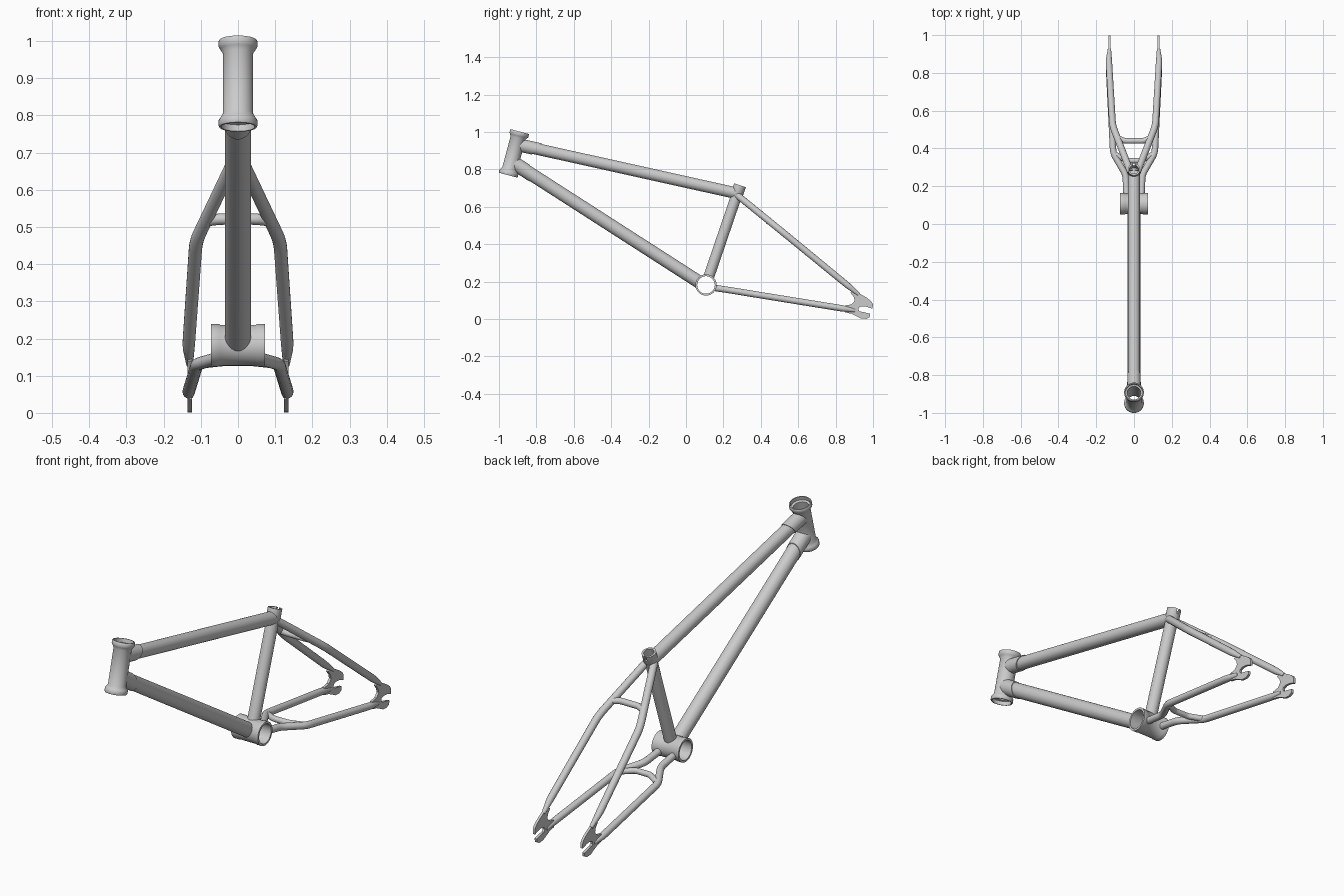
import bpy, bmesh, math
from mathutils import Vector, Matrix

if "Cube" in bpy.data.objects:
    bpy.data.objects.remove(bpy.data.objects["Cube"])

metal = bpy.data.materials.new("raw_grey_metal")
metal.diffuse_color = (0.6, 0.6, 0.6, 1)
metal.use_nodes = True
metal.node_tree.nodes["Principled BSDF"].inputs["Base Color"].default_value = metal.diffuse_color


def add_mesh(name, bm):
    bmesh.ops.recalc_face_normals(bm, faces=bm.faces)
    me = bpy.data.meshes.new(name)
    bm.to_mesh(me)
    bm.free()
    me.materials.append(metal)
    ob = bpy.data.objects.new(name, me)
    bpy.context.collection.objects.link(ob)
    return ob


def lathe(name, start, end, profile, skew=0, hollow=False, n=40):
    """Revolve (radius, distance) pairs round the line from start to end."""
    a, d = Vector(start), Vector(end) - Vector(start)
    mat = Matrix.Translation(a) @ d.to_track_quat('Z', 'Y').to_matrix().to_4x4()
    bm = bmesh.new()
    rings = []
    for i, (r, t) in enumerate(profile):
        k = skew if i == len(profile) - 1 else 0
        ring = []
        for j in range(n):
            w = 2 * math.pi * j / n
            x, y = r * math.cos(w), r * math.sin(w)
            ring.append(bm.verts.new(mat @ Vector((x, y, t + k * y))))
        rings.append(ring)
    pairs = list(zip(rings, rings[1:]))
    if hollow:
        pairs.append((rings[-1], rings[0]))
    else:
        bm.faces.new(rings[0])
        bm.faces.new(rings[-1])
    for p, q in pairs:
        for j in range(n):
            m = (j + 1) % n
            bm.faces.new((p[j], p[m], q[m], q[j]))
    return add_mesh(name, bm)


def rod(name, start, end, r, skew=0):
    length = (Vector(end) - Vector(start)).length
    return lathe(name, start, end, [(r, 0), (r, length)], skew)


def cut(ob, cutter):
    mod = ob.modifiers.new("cut", 'BOOLEAN')
    mod.operation = 'DIFFERENCE'
    mod.solver = 'EXACT'
    mod.object = cutter
    bpy.context.view_layer.objects.active = ob
    bpy.ops.object.modifier_apply(modifier=mod.name)


def bent_tube(name, points, bend=0.05):
    """Round tube through (x, y, z, radius) points with rounded corners."""
    pts = [Vector(p) for p in points]
    path = [pts[0]]
    for a, p, b in zip(pts, pts[1:], pts[2:]):
        for q in (a, b):
            f = min(bend / (q - p).length, 0.45)
            path.append(p.lerp(q, f))
            if q is a:
                path.append(p)
    path.append(pts[-1])
    cu = bpy.data.curves.new(name, 'CURVE')
    cu.dimensions = '3D'
    cu.bevel_depth = 1
    cu.bevel_resolution = 6
    cu.use_fill_caps = True
    sp = cu.splines.new('NURBS')
    sp.points.add(len(path) - 1)
    for cp, p in zip(sp.points, path):
        cp.co = (p[0], p[1], p[2], 1)
        cp.radius = p[3]
    sp.order_u = 3
    sp.use_endpoint_u = True
    sp.resolution_u = 6
    cu.materials.append(metal)
    ob = bpy.data.objects.new(name, cu)
    bpy.context.collection.objects.link(ob)
    bpy.ops.object.select_all(action='DESELECT')
    ob.select_set(True)
    bpy.context.view_layer.objects.active = ob
    bpy.ops.object.convert(target='MESH')
    return ob


# Main axes
head_lo, head_hi = Vector((0, -0.951, 0.769)), Vector((0, -0.889, 1.002))
shell = Vector((0, 0.107, 0.182))
seat_hi = Vector((0, 0.289, 0.715))
L = (head_hi - head_lo).length
seat_dir = (seat_hi - shell).normalized()

# Head tube with flared cups at both ends
outer = [(0.050, 0), (0.052, 0.003), (0.052, 0.018), (0.048, 0.024), (0.041, 0.036)]
inner = [(0.036, 0.022), (0.045, 0.018), (0.045, 0)]
flip = lambda prof: [(r, L - t) for r, t in reversed(prof)]
lathe("head_tube", head_lo, head_hi,
      outer + flip(outer) + flip(inner) + inner, hollow=True)

# Bottom bracket shell with slightly raised ends
W = 0.146
half = [(0.047, 0), (0.057, 0), (0.057, 0.022), (0.055, 0.025)]
lathe("bottom_bracket_shell", shell - Vector((W / 2, 0, 0)), shell + Vector((W / 2, 0, 0)),
      half + [(r, W - t) for r, t in reversed(half)], hollow=True)

# Main tubes, with sleeves at the head end
top_a, top_b = Vector((0, -0.90, 0.932)), Vector((0, 0.272, 0.672))
down_a, down_b = Vector((0, -0.925, 0.837)), Vector((0, 0.09, 0.185))
top_tube = rod("top_tube", top_a, top_b, 0.031)
down_tube = rod("down_tube", down_a, down_b, 0.035)
seat_tube = rod("seat_tube", shell, seat_hi - seat_dir * 0.01, 0.029)
top_sleeve = rod("top_tube_sleeve", top_a, top_a.lerp(top_b, 0.087), 0.035, 0.55)
down_sleeve = rod("down_tube_sleeve", down_a, down_a.lerp(down_b, 0.088), 0.038, -0.6)

# Seat clamp collar
collar = lathe("seat_collar", seat_hi - seat_dir * 0.055, seat_hi,
               [(0.029, 0), (0.033, 0.008), (0.033, 0.055), (0.024, 0.055), (0.024, 0)],
               hollow=True)

# Open the bores and the slot at the rear of the collar
head_bore = rod("head_bore", head_lo, head_hi, 0.0365)
shell_bore = rod("shell_bore", shell - Vector((0.1, 0, 0)), shell + Vector((0.1, 0, 0)), 0.0475)
seat_bore = rod("seat_bore", seat_hi - seat_dir * 0.045, seat_hi + seat_dir * 0.05, 0.0245)
bm = bmesh.new()
bmesh.ops.create_cube(bm, size=1, matrix=Matrix.Translation(seat_hi + Vector((0, 0.03, 0)))
                      @ seat_dir.to_track_quat('Z', 'Y').to_matrix().to_4x4()
                      @ Matrix.Diagonal((0.012, 0.05, 0.07, 1)))
slot = add_mesh("collar_slot", bm)
for ob, cutters in ((top_tube, (head_bore, seat_bore)), (top_sleeve, (head_bore,)),
                    (down_tube, (head_bore, shell_bore)), (down_sleeve, (head_bore,)),
                    (seat_tube, (shell_bore, seat_bore, slot)), (collar, (slot,))):
    for c in cutters:
        cut(ob, c)
for c in (head_bore, shell_bore, seat_bore, slot):
    bpy.data.objects.remove(c)

# Rear dropout outline (y, z) with an open axle slot
outline = [(0.85, 0.072), (0.885, 0.078), (0.902, 0.098), (0.897, 0.118), (0.88, 0.14),
           (0.905, 0.153), (0.927, 0.137), (0.968, 0.113), (0.99, 0.095), (0.999, 0.08),
           (0.998, 0.055), (0.965, 0.066), (0.94, 0.068), (0.924, 0.062), (0.921, 0.05),
           (0.93, 0.04), (0.95, 0.037), (0.985, 0.028), (0.982, 0.01), (0.965, 0.001),
           (0.935, 0.003), (0.91, 0.016), (0.885, 0.028), (0.85, 0.036)]

# Rear triangle, both sides
for s, side in ((-1, "left"), (1, "right")):
    bent_tube("seat_stay_" + side, [
        (s * 0.018, 0.274, 0.662, 0.018), (s * 0.113, 0.52, 0.462, 0.018),
        (s * 0.133, 0.865, 0.179, 0.017), (s * 0.130, 0.925, 0.130, 0.009)], 0.07)
    bent_tube("chain_stay_" + side, [
        (s * 0.040, 0.155, 0.166, 0.017), (s * 0.044, 0.26, 0.150, 0.017),
        (s * 0.110, 0.375, 0.131, 0.017), (s * 0.133, 0.84, 0.056, 0.017),
        (s * 0.130, 0.905, 0.045, 0.009)])
    bm = bmesh.new()
    face = bm.faces.new([bm.verts.new((s * 0.130 - 0.006, y, z)) for y, z in outline])
    ext = bmesh.ops.extrude_face_region(bm, geom=[face])
    bmesh.ops.translate(bm, vec=(0.012, 0, 0),
                        verts=[v for v in ext["geom"] if isinstance(v, bmesh.types.BMVert)])
    add_mesh("dropout_" + side, bm)

# Curved bridges between the stays
bent_tube("seat_stay_bridge", [(-0.088, 0.455, 0.517, 0.016), (-0.05, 0.44, 0.521, 0.015),
                               (0.05, 0.44, 0.521, 0.015), (0.088, 0.455, 0.517, 0.016)], 0.03)
bent_tube("chain_stay_bridge", [(-0.100, 0.37, 0.133, 0.014), (-0.04, 0.335, 0.140, 0.014),
                                (0.04, 0.335, 0.140, 0.014), (0.100, 0.37, 0.133, 0.014)], 0.03)

# Smooth the round surfaces, keep the rims crisp
bpy.ops.object.select_all(action='SELECT')
bpy.context.view_layer.objects.active = top_tube
bpy.ops.object.shade_smooth_by_angle(angle=math.radians(35))
